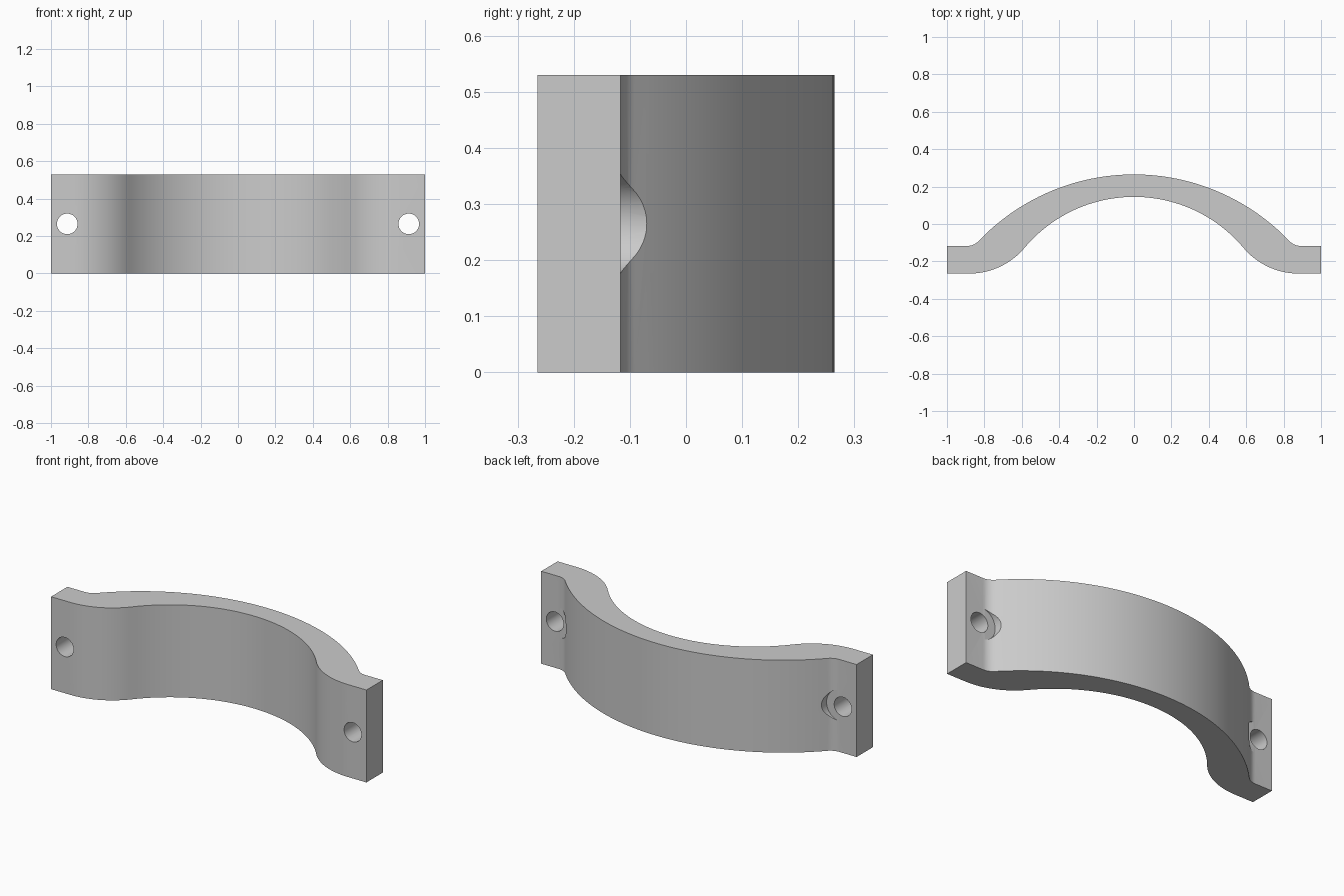
import bpy
import bmesh
from math import sin, cos, atan2, sqrt, pi

HEIGHT = 0.53
FRONT, BACK = -0.265, -0.117      # front and back planes of the mounting feet

cube = bpy.data.objects.get("Cube")
if cube:
    bpy.data.objects.remove(cube, do_unlink=True)

grey = bpy.data.materials.new("plain grey")
grey.use_nodes = True
colour = (0.6, 0.6, 0.6, 1)
grey.diffuse_color = colour
grey.node_tree.nodes["Principled BSDF"].inputs["Base Color"].default_value = colour


def arc(cx, cy, r, start, end, steps):
    return [(cx + r * cos(start + (end - start) * i / steps),
             cy + r * sin(start + (end - start) * i / steps))
            for i in range(steps + 1)]


def blended_edge(top, radius, blend_x, foot_y, steps, blend_steps):
    """Large arc from the middle, running tangentially into a flat foot."""
    cy = top - radius
    drop = foot_y - cy
    blend = (blend_x**2 + drop**2 - radius**2) / (2 * (radius - drop))
    by = foot_y + blend
    angle = atan2(by - cy, blend_x)
    return (arc(0, cy, radius, pi / 2, angle, steps)
            + arc(blend_x, by, blend, angle + pi, 1.5 * pi, blend_steps)[1:])


def extrude(name, points, axis, start, end):
    """Extrude a closed outline along z (outline in xy) or y (outline in xz)."""
    bm = bmesh.new()
    place = (lambda p: (p[0], p[1], start)) if axis == "z" else (lambda p: (p[0], start, p[1]))
    face = bm.faces.new([bm.verts.new(place(p)) for p in points])
    moved = bmesh.ops.extrude_face_region(bm, geom=[face])["geom"]
    shift = (0, 0, end - start) if axis == "z" else (0, end - start, 0)
    bmesh.ops.translate(bm, vec=shift,
                        verts=[g for g in moved if isinstance(g, bmesh.types.BMVert)])
    bmesh.ops.recalc_face_normals(bm, faces=bm.faces)
    mesh = bpy.data.meshes.new(name)
    bm.to_mesh(mesh)
    bm.free()
    mesh.materials.append(grey)
    obj = bpy.data.objects.new(name, mesh)
    bpy.context.collection.objects.link(obj)
    return obj


# Arched strap with a foot at each end
outer = blended_edge(0.265, 1.147, 0.89, BACK, 32, 8)
inner = blended_edge(0.145, 0.765, 0.88, FRONT, 24, 16)
half = outer + [(1, BACK), (1, FRONT)] + inner[::-1]
mirrored = [(-x, y) for x, y in half[::-1]]
strap = extrude("clamp_strap", half + mirrored[1:-1], "z", 0, HEIGHT)

# Bolt hole and bolt head clearance in each foot
cutters = []
for side in (-1, 1):
    for name, x, r, start in (("bolt_hole_cutter", 0.913, 0.055, -0.4),
                              ("head_clearance_cutter", 0.9, 0.09, BACK + 0.0005)):
        circle = arc(side * x, HEIGHT / 2, r, 0, 2 * pi, 48)[:-1]
        cutter = extrude(name, circle, "y", start, 0.1)
        cutter.hide_render = True
        cutters.append(cutter)

bpy.ops.object.select_all(action="DESELECT")
bpy.context.view_layer.objects.active = strap
strap.select_set(True)
for cutter in cutters:
    cut = strap.modifiers.new("cut", "BOOLEAN")
    cut.operation = "DIFFERENCE"
    cut.solver = "EXACT"
    cut.object = cutter
    bpy.ops.object.modifier_apply(modifier=cut.name)
    bpy.data.objects.remove(cutter, do_unlink=True)

bpy.ops.object.shade_smooth_by_angle(angle=pi / 6)
